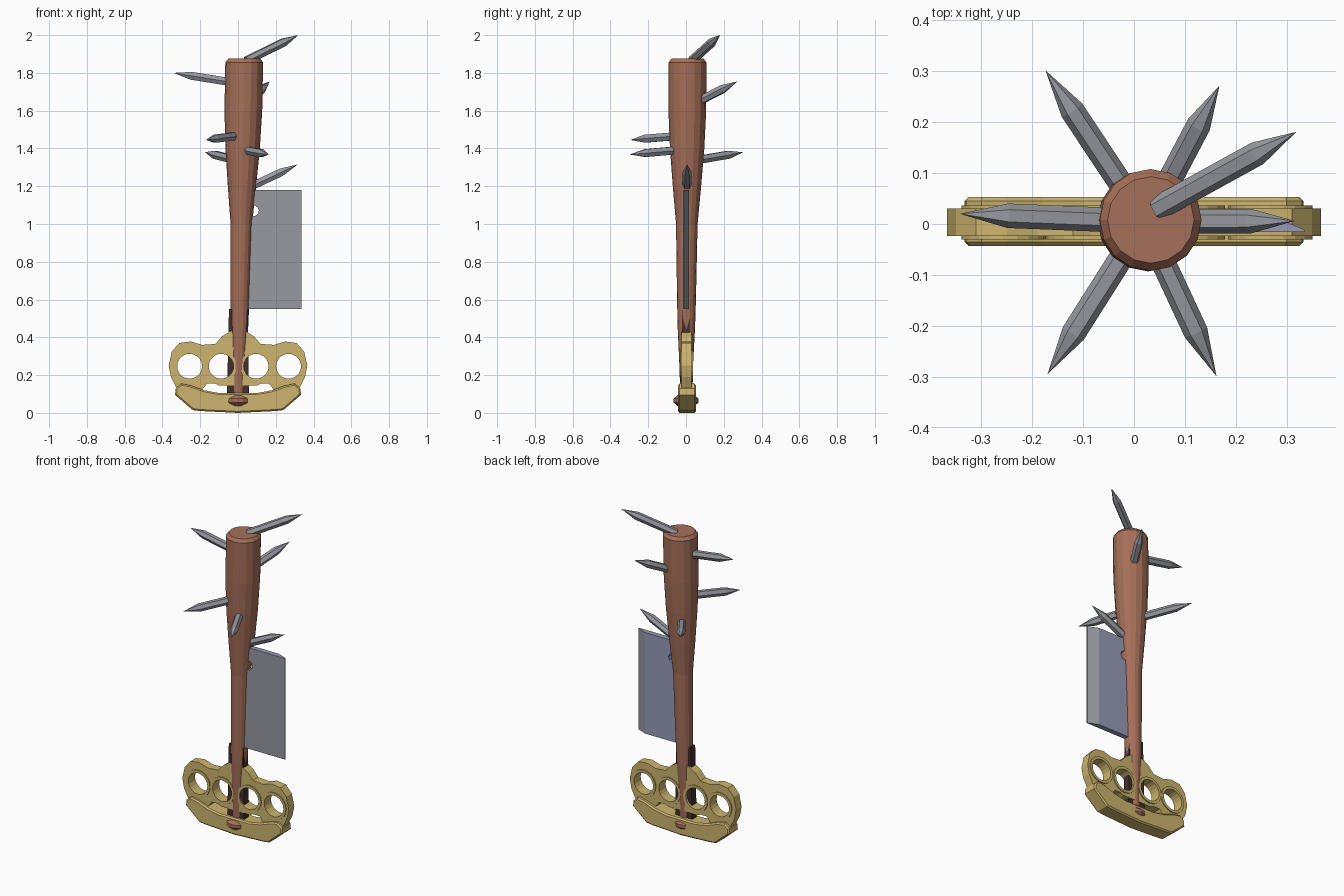
import bpy
import bmesh
from math import cos, sin, pi
from mathutils import Matrix, Vector

if "Cube" in bpy.data.objects:
    bpy.data.objects.remove(bpy.data.objects["Cube"])


def material(name, rgb):
    m = bpy.data.materials.new(name)
    m.use_nodes = True
    m.diffuse_color = (*rgb, 1)
    m.node_tree.nodes["Principled BSDF"].inputs["Base Color"].default_value = (*rgb, 1)
    return m


WOOD = material("brown wood", (0.38, 0.16, 0.10))
BRASS = material("pale brass", (0.61, 0.46, 0.155))
STEEL = material("grey steel", (0.31, 0.32, 0.355))
BLUE = material("bluish steel", (0.31, 0.33, 0.48))
DARK = material("dark grip", (0.06, 0.027, 0.027))


def finish(name, bm, *mats):
    bmesh.ops.remove_doubles(bm, verts=bm.verts, dist=0.0001)
    bmesh.ops.recalc_face_normals(bm, faces=bm.faces)
    mesh = bpy.data.meshes.new(name)
    bm.to_mesh(mesh)
    bm.free()
    for m in mats:
        mesh.materials.append(m)
    ob = bpy.data.objects.new(name, mesh)
    bpy.context.collection.objects.link(ob)
    return ob


def circle(cx, cz, r, n=20):
    return [(cx + r * cos(2 * pi * i / n), cz + r * sin(2 * pi * i / n)) for i in range(n)]


def mirrored(half):
    return half + [(-x, z) for x, z in reversed(half) if x > 0]


def plate(name, loops, half, y, *mats, bevel=0.0):
    """Filled outline in the xz plane, with holes, given thickness along y."""
    cu = bpy.data.curves.new(name, "CURVE")
    cu.dimensions = "2D"
    cu.fill_mode = "BOTH"
    cu.extrude = half - bevel
    cu.bevel_depth = bevel
    cu.bevel_resolution = 0
    cu.offset = -bevel
    for loop in loops:
        sp = cu.splines.new("POLY")
        sp.points.add(len(loop) - 1)
        for p, (x, z) in zip(sp.points, loop):
            p.co = (x, z, 0, 1)
        sp.use_cyclic_u = True
    tmp = bpy.data.objects.new(name, cu)
    mesh = bpy.data.meshes.new_from_object(tmp)
    bm = bmesh.new()
    bm.from_mesh(mesh)
    for f in bm.faces:
        f.smooth = False
        f.material_index = 0
    bpy.data.objects.remove(tmp)
    bpy.data.curves.remove(cu)
    bpy.data.meshes.remove(mesh)
    bm.transform(Matrix.Translation((0, y, 0)) @ Matrix.Rotation(pi / 2, 4, "X"))
    return finish(name, bm, *mats)


def bat_axis(z):
    return Vector((0.033, 0.008, 1.87)) * (z / 1.87)


# Bat: lathed profile along a slightly leaning axis
profile = [(0.045, 0.036), (0.067, 0.055), (0.067, 0.075), (0.045, 0.093), (0.031, 0.1),
           (0.036, 0.25), (0.046, 0.45), (0.05, 0.6), (0.057, 1.0), (0.075, 1.2),
           (0.091, 1.4), (0.1, 1.6), (0.1, 1.855), (0.085, 1.875)]
bm = bmesh.new()
rings = []
for r, z in profile:
    c = bat_axis(z)
    rings.append([bm.verts.new((c.x + x, c.y + y, z)) for x, y in circle(0, 0, r, 16)])
for a, b in zip(rings, rings[1:]):
    for i in range(16):
        j = (i + 1) % 16
        bm.faces.new((a[i], a[j], b[j], b[i]))
bm.faces.new(rings[0])
bm.faces.new(rings[-1])
finish("bat", bm, WOOD)

# Spikes: six-sided shafts with pointed ends, (root, tip)
spikes = [((0.02, 0.01, 1.33), (-0.174, 0.302, 1.38)),
          ((0.03, 0.01, 1.62), (0.168, 0.272, 1.755)),
          ((0.045, 0.03, 1.865), (0.319, 0.181, 2.0)),
          ((0.03, 0.005, 1.18), (0.316, 0.006, 1.315)),
          ((0.03, 0.005, 1.74), (-0.342, 0.02, 1.80)),
          ((0.02, 0.005, 1.47), (-0.17, -0.295, 1.445)),
          ((0.02, 0.005, 1.395), (0.162, -0.299, 1.368))]
for k, (root, tip) in enumerate(spikes):
    root, tip = Vector(root), Vector(tip)
    length = (tip - root).length
    bm = bmesh.new()
    low, high = ([bm.verts.new((x, y, z)) for x, y in circle(0, 0, 0.024, 6)]
                 for z in (0, length - 0.095))
    point = bm.verts.new((0, 0, length))
    bm.faces.new(low)
    for i in range(6):
        j = (i + 1) % 6
        bm.faces.new((low[i], low[j], high[j], high[i]))
        bm.faces.new((high[i], high[j], point))
    turn = (tip - root).to_track_quat("Z", "Y").to_matrix().to_4x4()
    bm.transform(Matrix.Translation(root) @ turn)
    finish(f"spike_{k + 1}", bm, STEEL)

# Cleaver: holed plate, single-sided cutting edge and dark grip
BOTTOM, TOP, BACK, EDGE = 0.55, 1.18, 0.27, 0.335
outline = [(0.02, BOTTOM), (BACK, BOTTOM), (BACK, TOP), (0.02, TOP)]
blade = plate("blade", [outline, circle(0.08, 1.07, 0.03, 10)], 0.016, 0, BLUE, STEEL)
for p in blade.data.polygons:
    p.material_index = int(p.normal.y < -0.9)

bm = bmesh.new()
section = [(BACK, -0.016), (EDGE, -0.016), (EDGE, -0.011), (BACK, 0.016)]
low, high = ([bm.verts.new((x, y, z)) for x, y in section] for z in (BOTTOM, TOP))
for i in range(3):
    bm.faces.new((low[i], low[i + 1], high[i + 1], high[i]))
bm.faces.new(low)
bm.faces.new(high)
edge = finish("cutting_edge", bm, BLUE, STEEL)
for p in edge.data.polygons:
    p.material_index = int(abs(p.normal.z) < 0.5)

plate("grip", [[(-0.058, 0.1), (0.058, 0.1), (0.052, 0.55), (-0.048, 0.55)]], 0.022, 0, DARK)

# Knuckle guard: holed body, raised finger rims and thick palm bar
body = mirrored([(0, 0.435), (0.045, 0.43), (0.085, 0.405), (0.12, 0.365), (0.19, 0.36),
                 (0.25, 0.378), (0.31, 0.37), (0.35, 0.325), (0.367, 0.25), (0.355, 0.19),
                 (0.325, 0.13), (0.19, 0.12), (0.165, 0.155), (0.12, 0.155), (0.1, 0.145),
                 (0, 0.145)])
fingers = (-0.256, -0.089, 0.096, 0.268)
plate("guard_body", [body] + [circle(x, 0.247, 0.07) for x in fingers], 0.027, 0.003, BRASS)
for k, x in enumerate(fingers):
    plate(f"finger_rim_{k + 1}", [circle(x, 0.247, 0.083), circle(x, 0.247, 0.066)],
          0.033, 0.003, BRASS)

palm = mirrored([(0, 0.0), (0.2, 0.01), (0.24, 0.015), (0.333, 0.095), (0.33, 0.13),
                 (0.30, 0.155), (0.25, 0.145), (0.18, 0.12), (0.1, 0.105), (0, 0.105)])
plate("palm_bar", [palm], 0.048, 0.005, BRASS, bevel=0.008)
